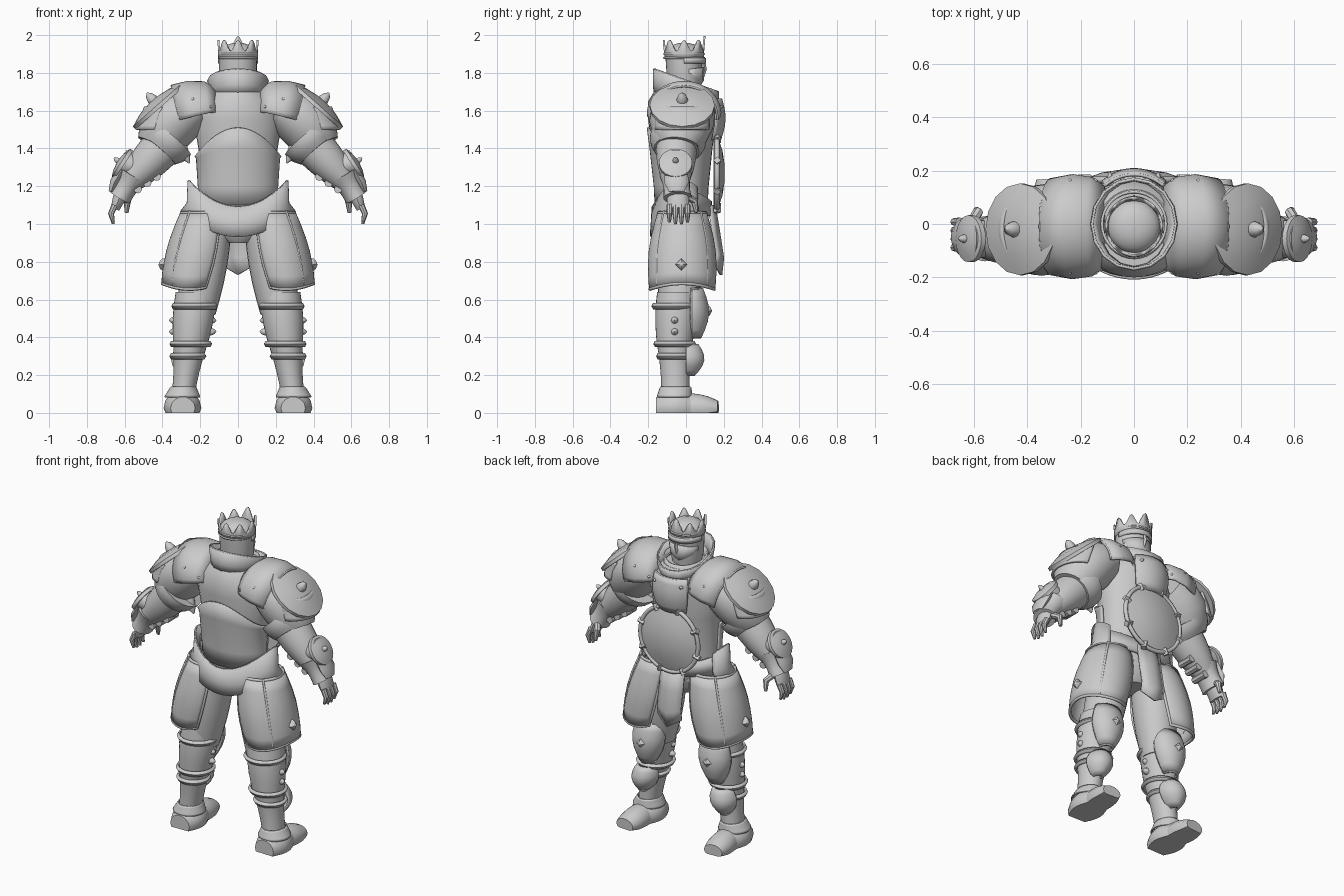
import bpy, bmesh
from math import cos, sin, pi, radians
from mathutils import Vector

cube = bpy.data.objects.get("Cube")
if cube:
    bpy.data.objects.remove(cube, do_unlink=True)

steel = bpy.data.materials.new("grey_steel")
steel.use_nodes = True
grey = (0.6, 0.6, 0.6, 1)
steel.diffuse_color = grey
steel.node_tree.nodes["Principled BSDF"].inputs["Base Color"].default_value = grey
BACKWARD, FORWARD, OUTWARD = (0, -1, 0), (0, 1, 0), (1, 0, 0)


def skin(name, rows, closed, caps, mirror=False, thick=0):
    """Bridge rows of points into a smooth steel surface, doubled across x if wanted."""
    bm = bmesh.new()
    grid = [[bm.verts.new(p) for p in row] for row in rows]
    n = len(rows[0])
    for lo, hi in zip(grid, grid[1:]):
        for i in range(n if closed else n - 1):
            j = (i + 1) % n
            bm.faces.new((lo[i], lo[j], hi[j], hi[i]))
    if caps:
        bm.faces.new(grid[0])
        bm.faces.new(grid[-1])
    bmesh.ops.recalc_face_normals(bm, faces=bm.faces)
    mesh = bpy.data.meshes.new(name)
    bm.to_mesh(mesh)
    bm.free()
    mesh.materials.append(steel)
    ob = bpy.data.objects.new(name, mesh)
    bpy.context.collection.objects.link(ob)
    bpy.ops.object.select_all(action='DESELECT')
    ob.select_set(True)
    bpy.context.view_layer.objects.active = ob
    bpy.ops.object.shade_smooth_by_angle(angle=radians(40))
    if thick:
        mod = ob.modifiers.new("thickness", 'SOLIDIFY')
        mod.thickness = thick
        mod.offset = 0
    if mirror:
        ob.modifiers.new("mirror", 'MIRROR')


def cord(name, pts, r, mirror=False, cyclic=True):
    """Rolled rim along a line of points."""
    for s in ((1, -1) if mirror else (1,)):
        cu = bpy.data.curves.new(name, 'CURVE')
        cu.dimensions = '3D'
        cu.bevel_depth = r
        cu.bevel_resolution = 1
        sp = cu.splines.new('POLY')
        sp.points.add(len(pts) - 1)
        for q, p in zip(sp.points, pts):
            q.co = (p[0] * s, p[1], p[2], 1)
        sp.use_cyclic_u = cyclic
        cu.materials.append(steel)
        bpy.context.collection.objects.link(bpy.data.objects.new(name, cu))


def blend(first, last, bulge=0, steps=6):
    """Sections from first to last, swelling by bulge between them."""
    out = []
    for k in range(steps + 1):
        t = k / steps
        mix = [a + (b - a) * t for a, b in zip(first, last)]
        swell = bulge * sin(pi * t)
        out.append((*mix[:3], mix[3] + swell, mix[4] + swell))
    return out


def trunk(*levels, y=-.02):
    """Ellipses on the body's middle line from (z, rx, ry)."""
    return [(0, y, *level) for level in levels]


def shell(name, rings, arc=None, seg=32, mirror=False, thick=0, rim=0, wave=None, lift=None, tilt=None, caps=False):
    """Stacked horizontal ellipses (x, y, z, rx, ry); arc in degrees leaves it open.
    lift raises the sides, tilt raises the +y end, wave shapes the last ring."""
    a0, a1 = arc or (0, 360)
    count = seg + 1 if arc else seg
    rows = []
    for k, (x, y, z, rx, ry) in enumerate(rings):
        row = []
        for i in range(count):
            a = radians(a0 + (a1 - a0) * i / seg)
            h = z + (lift[k] * cos(a) ** 2 if lift else 0) + (tilt[k] * sin(a) if tilt else 0)
            if wave and k == len(rings) - 1:
                h += wave(a)
            row.append(Vector((x + rx * cos(a), y + ry * sin(a), h)))
        rows.append(row)
    skin(name, rows, not arc, caps, mirror, thick)
    if rim and arc:
        loop = rows[0] + [r[-1] for r in rows[1:-1]] + rows[-1][::-1] + [r[0] for r in rows[-2:0:-1]]
        cord(name + "_rim", loop, rim, mirror)
    elif rim:
        cord(name + "_rim", rows[-1], rim, mirror)
        cord(name + "_lower_rim", rows[0], rim, mirror)


def limb(name, pts, side=FORWARD, seg=24, mirror=True, arc=None, thick=0):
    """Tube through (x, y, z, side radius, other radius), kept above the ground."""
    rows = []
    a0, a1 = arc or (0, 360)
    for k, p in enumerate(pts):
        t = Vector(pts[min(k + 1, len(pts) - 1)][:3]) - Vector(pts[max(k - 1, 0)][:3])
        t.normalize()
        u = Vector(side)
        u = (u - t * u.dot(t)).normalized()
        v = t.cross(u)
        row = []
        for i in range(seg + 1 if arc else seg):
            a = radians(a0 + (a1 - a0) * i / seg)
            q = Vector(p[:3]) + u * p[3] * cos(a) + v * p[4] * sin(a)
            q.z = max(q.z, 0)
            row.append(q)
        rows.append(row)
    skin(name, rows, not arc, not arc, mirror, thick)
    return rows


def turned(name, centre, axis, profile, seg=24, mirror=True):
    """Round part turned about an axis from (radius, height) pairs."""
    n = Vector(axis).normalized()
    side = Vector(OUTWARD if abs(n.y) > 0.9 else FORWARD)
    u = (side - n * n.dot(side)).normalized()
    v = n.cross(u)
    rows = [[Vector(centre) + n * h + (u * cos(2 * pi * i / seg) + v * sin(2 * pi * i / seg)) * r
             for i in range(seg)] for r, h in profile]
    skin(name, rows, True, True, mirror)


def stud(name, centre, axis, r, h, seg=10):
    turned(name, centre, axis, [(r, -r / 2), (r, 0), (r * .7, h * .6), (r * .1, h)], seg)


def dish(name, centre, axis, r, seg, mirror=True):
    """Shallow round guard with a thick edge."""
    turned(name, centre, axis, [(r, -.02), (r, 0), (r * .6, r * .14), (r * .2, r * .2)], seg, mirror)


# Helmet, visor and crown
shell("helmet", trunk((1.68, .08, .08), (1.76, .1, .09), (1.9, .1, .1), y=-.01), caps=True)
turned("helmet_dome", (0, -.01, 1.9), (0, 0, 1), [(.1 * cos(i * pi / 10), .06 * sin(i * pi / 10)) for i in range(5)], mirror=False)
shell("visor", trunk((1.7, .05, .06), (1.76, .09, .1), (1.83, .1, .1), y=-.01),
      arc=(15, 165), seg=8, thick=.01, lift=[.03, .02, -.01])
shell("brow", trunk((1.85, .1, .11), (1.88, .1, .11), y=-.01), arc=(0, 180), thick=.01)
limb("nose_guard", [(0, .09, 1.87, .01, .01), (0, .1, 1.82, .01, .01), (0, .08, 1.76, .01, .01)],
     side=OUTWARD, seg=4, mirror=False)
shell("crown", trunk((1.88, .1, .1), (1.9, .1, .1), (1.915, .104, .108), y=-.01), seg=64, thick=.01,
      wave=lambda a: .06 * cos(4 * a) ** 2 + (.02 if sin(a) > .95 else 0))
for z in (1.88, 1.9):
    cord("crown_band", [(.1 * cos(i * pi / 16), -.01 + .105 * sin(i * pi / 16), z) for i in range(32)], .006)

# Torso, collar and breastplate
shell("torso", trunk((1, .2, .13), (1.2, .2, .14), (1.4, .21, .16), (1.55, .235, .18), (1.65, .2, .18), (1.7, .14, .15)),
      caps=True)
shell("back_plate", trunk((1.1, .205, .14), (1.2, .207, .145), (1.4, .217, .167), (1.51, .225, .182)),
      arc=(180, 360), thick=.012, lift=[0, 0, -.05, -.15])
shell("collar", trunk((1.675, .135, .165), (1.7, .14, .168), (1.76, .157, .168), y=0),
      seg=16, thick=.014, rim=.005, tilt=[-.02, -.04, -.06])
shell("inner_collar", trunk((1.66, .12, .13), (1.74, .12, .12), y=0), thick=.01, tilt=[0, -.02])
shell("chest_bib", blend((0, .01, 1.45, .15, .17), (0, .01, 1.66, .17, .175), .02), arc=(50, 130), thick=.014, rim=.006)
for x in (.045, .09):
    stud("bib_rivet", (x, .175, 1.62), FORWARD, .01, .02)

# Round belly shield with clasps
hub = Vector((0, .165, 1.27))
dish("belly_shield", hub, FORWARD, .2, 40, mirror=False)
spokes = [Vector((cos(i * pi / 20), 0, sin(i * pi / 20))) for i in range(40)]
cord("belly_shield_rim", [hub + d * .2 for d in spokes], .013)
for d in spokes[2::5]:
    limb("shield_clasp", [(*(hub + d * r), .02, .02) for r in (.18, .22)], seg=4, mirror=False)

# Hip girdle, pelvis and loincloth
shell("pelvis", trunk((.9, .07, .08), (.96, .17, .13), (1.1, .2, .14)), caps=True)
shell("girdle", trunk((.935, .3, .165), (1, .265, .16), (1.09, .26, .155)), arc=(150, 390), seg=40,
      thick=.014, lift=[.13, .11, .14], rim=.004)
shell("front_belt", trunk((1.04, .25, .15), (1.12, .24, .15)), arc=(0, 180), thick=.014, lift=[.03, .06], rim=.004)
skin("loincloth", [[(s * .08, y - abs(s) * .03, z + abs(s) * point) for s in (-1, -.5, 0, .5, 1)]
                   for z, y, point in ((1.1, .15, 0), (.95, .175, 0), (.82, .195, .02), (.73, .185, .05))],
     False, False, thick=.014)

# Pauldrons with tilted round guards
rows = limb("pauldron", [(.115, -.01, 1.6, .15, .11), (.16, -.01, 1.6, .18, .15), (.23, -.01, 1.585, .19, .17),
                         (.31, -.01, 1.565, .175, .17)], arc=(-5, 185), thick=.014)
for end in (0, -1):
    cord("pauldron_rim", rows[end], .006, mirror=True, cyclic=False)
for x, z in ((.145, 1.62), (.24, 1.66)):
    stud("back_rivet", (x, -.18, z), BACKWARD, .01, .01)
    stud("front_rivet", (x, .16, z), FORWARD, .01, .01)
tip = Vector((.66, 0, .75))
guard = Vector((.427, -.02, 1.63))
dish("shoulder_guard", guard, tip, .172, 16)
stud("shoulder_spike", guard + tip * .04, tip, .03, .045)
shell("shoulder_frill", blend((.42, -.02, 1.5, .12, .14), (.38, -.02, 1.62, .11, .14)), arc=(-80, 80),
      mirror=True, thick=.014)

# Arms
limb("upper_arm", [(.22, -.01, 1.62, .15, .11), (.29, -.015, 1.59, .17, .145), (.36, -.025, 1.53, .17, .15),
                   (.41, -.035, 1.45, .14, .13), (.43, -.04, 1.41, .11, .11)])
limb("elbow_cuff", blend((.36, -.04, 1.46, .15, .145), (.42, -.05, 1.39, .12, .115), .01))
limb("forearm", blend((.4, -.05, 1.41, .11, .11), (.585, -.055, 1.21, .065, .06), .01))
limb("gauntlet_cuff", blend((.555, -.055, 1.26, .085, .085), (.625, -.045, 1.14, .075, .06), -.01))
stud("elbow_spike", (.3, -.06, 1.4), (-.5, -.1, -.9), .035, .09)
for i in range(3):
    x, z = .43 + i * .05, 1.25 - i * .033
    limb("forearm_roll", [(x, y, z, .022, .022) for y in (-.1, 0)], side=OUTWARD, seg=8)
facing = Vector((.84, 0, .55))
guard = Vector((.62, -.055, 1.325))
dish("arm_guard", guard, facing, .088, 20)
stud("arm_guard_spike", guard + facing * .02, facing, .016, .025)
limb("guard_strut", blend((.53, -.055, 1.3, .07, .05), (.61, -.055, 1.325, .07, .07)))
limb("cuff_plate", [(.6, -.055, 1.31, .06, .03), (.655, -.05, 1.22, .065, .025), (.672, -.05, 1.17, .04, .014)], seg=10)

# Hands
limb("palm", blend((.61, -.045, 1.19, .05, .035), (.65, -.04, 1.08, .055, .024), .005), seg=10)
for i in range(4):
    y = -.088 + i * .032
    tip_z = 1 if i in (1, 2) else 1.01
    limb("finger", [(.652, y, 1.1, .016, .018), (.672, y, 1.055, .015, .016), (.66, y, tip_z, .008, .008)], seg=8)
limb("thumb", [(.61, 0, 1.15, .02, .02), (.585, .045, 1.12, .02, .02), (.59, .055, 1.06, .01, .01)], seg=8)

# Thighs and bell shaped thigh guards
limb("thigh", blend((.13, -.02, 1.02, .12, .1), (.222, -.04, .54, .1, .105), .015))
bell = blend((.255, -.02, .655, .145, .17), (.17, -.02, 1.06, .13, .125), .024)
shell("thigh_guard", bell, arc=(-125, 125), mirror=True, thick=.012, rim=.009, lift=[.03, .02, 0, 0, 0, 0, 0])
for a in (-50, 50):
    c, s = cos(radians(a)), sin(radians(a))
    cord("guard_ridge", [(x + rx * c, y + ry * s, z + .01) for x, y, z, rx, ry in bell], .007, mirror=True, cyclic=False)
stud("thigh_guard_diamond", (.4, -.025, .785), OUTWARD, .032, .02, 4)

# Lower legs
shell("ankle", blend((.295, -.055, .06, .06, .075), (.25, -.06, .38, .094, .096), -.008), mirror=True, caps=True)
shell("calf", blend((.25, -.06, .38, .094, .096), (.222, -.045, .64, .108, .108), .008), mirror=True, caps=True)
for x, z, r in ((.23, .565, .11), (.25, .365, .1), (.266, .3, .085)):
    shell("leg_band", blend((x, -.06, z - .014, r, r), (x, -.06, z + .014, r, r), .008, 2), mirror=True, thick=.01)
for s in (-1, 1):
    for z in (.43, .49):
        stud("calf_stud", (.24 + s * .1, -.06, z), (s, 0, 0), .02, .025)
shell("knee_guard", blend((.237, .03, .4, .04, .045), (.223, .03, .655, .08, .055), .035),
      arc=(0, 180), mirror=True, thick=.014, rim=.008)
stud("knee_diamond", (.23, .112, .54), FORWARD, .032, .025, 4)
shell("shin_guard", blend((.282, 0, .2, .02, .04), (.262, 0, .36, .05, .06), .04), arc=(0, 180), mirror=True, thick=.014)

# Boots, flat below
limb("boot", blend((.292, -.158, .025, .065, .06), (.296, .03, .025, .075, .075), .03), side=OUTWARD, seg=14)
limb("toe_cap", blend((.296, .02, .025, .075, .08), (.306, .17, .025, .06, .04), .01), side=OUTWARD, seg=14)
shell("ankle_flare", blend((.295, -.06, .085, .09, .09), (.289, -.055, .135, .064, .078)), mirror=True, thick=.01, rim=.004)
